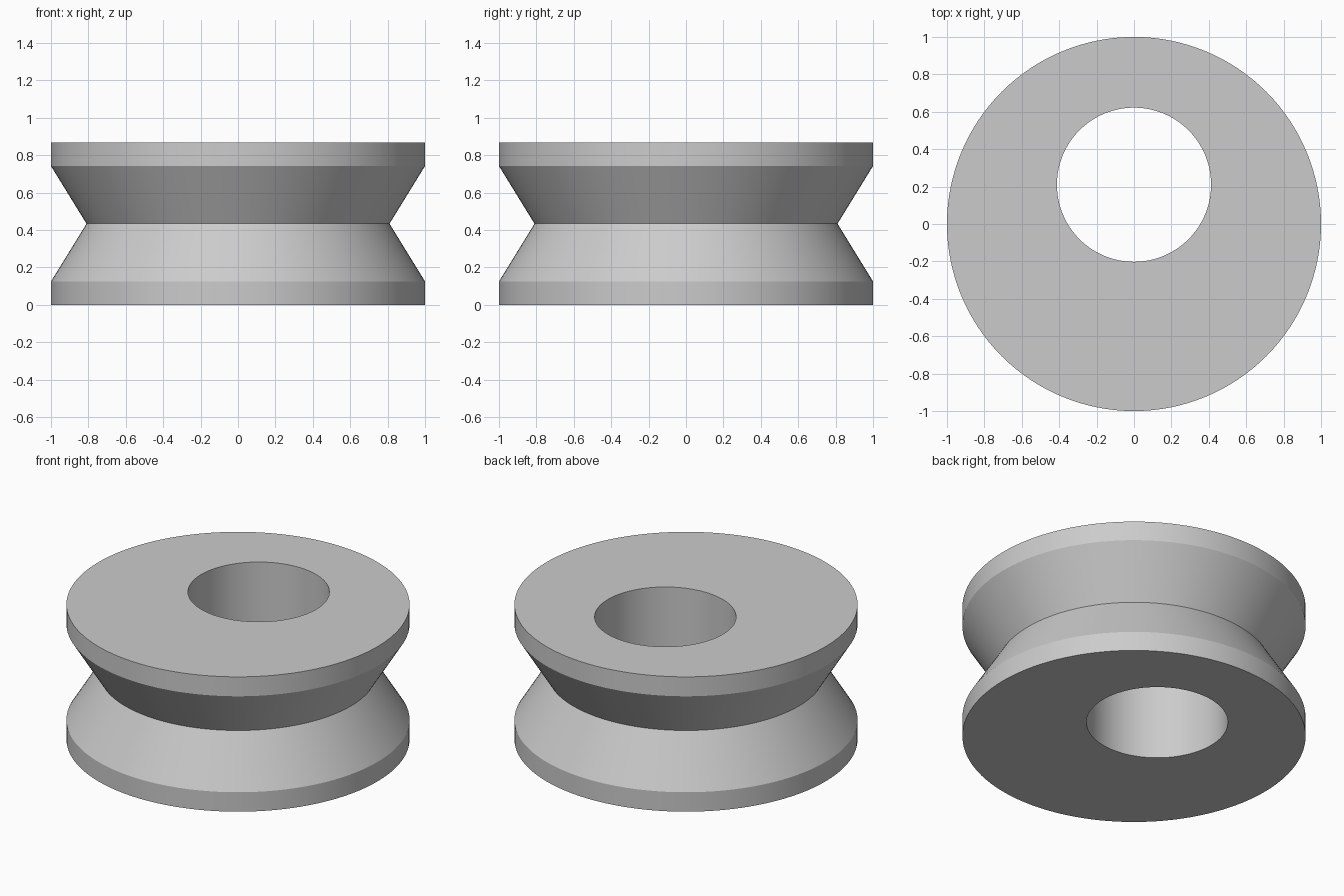
import bpy
import bmesh
from math import cos, sin, radians, tau

cube = bpy.data.objects.get("Cube")
if cube:
    bpy.data.objects.remove(cube, do_unlink=True)

SEGMENTS = 128
HEIGHT = 0.867
RIM = 0.125          # height of each straight rim
GROOVE_RADIUS = 0.81
BORE_RADIUS = 0.412
BORE_Y = 0.21        # the bore sits off centre

grey = bpy.data.materials.new("plain grey")
grey.use_nodes = True
colour = (0.6, 0.6, 0.6, 1)
grey.diffuse_color = colour
grey.node_tree.nodes["Principled BSDF"].inputs["Base Color"].default_value = colour


def ring(bm, radius, centre_y, z):
    """Circle of vertices at one height."""
    angles = [tau * i / SEGMENTS for i in range(SEGMENTS)]
    return [bm.verts.new((radius * cos(a), centre_y + radius * sin(a), z)) for a in angles]


def bridge(bm, lower, upper):
    """Quads between two rings."""
    for i in range(SEGMENTS):
        j = (i + 1) % SEGMENTS
        bm.faces.new((lower[i], lower[j], upper[j], upper[i]))


# Grooved wheel: outer profile from bottom to top, then back down the bore
bm = bmesh.new()
sections = [
    (1, 0, 0),
    (1, 0, RIM),
    (GROOVE_RADIUS, 0, HEIGHT / 2),
    (1, 0, HEIGHT - RIM),
    (1, 0, HEIGHT),
    (BORE_RADIUS, BORE_Y, HEIGHT),
    (BORE_RADIUS, BORE_Y, 0),
]
rings = [ring(bm, *section) for section in sections]
for k, lower in enumerate(rings):
    bridge(bm, lower, rings[(k + 1) % len(rings)])
bmesh.ops.recalc_face_normals(bm, faces=bm.faces)

mesh = bpy.data.meshes.new("grooved_wheel")
bm.to_mesh(mesh)
bm.free()
mesh.materials.append(grey)
wheel = bpy.data.objects.new("grooved_wheel", mesh)
bpy.context.collection.objects.link(wheel)

# Smooth round walls, crisp rim, groove and bore edges
bpy.ops.object.select_all(action='DESELECT')
wheel.select_set(True)
bpy.context.view_layer.objects.active = wheel
bpy.ops.object.shade_smooth_by_angle(angle=radians(20))
